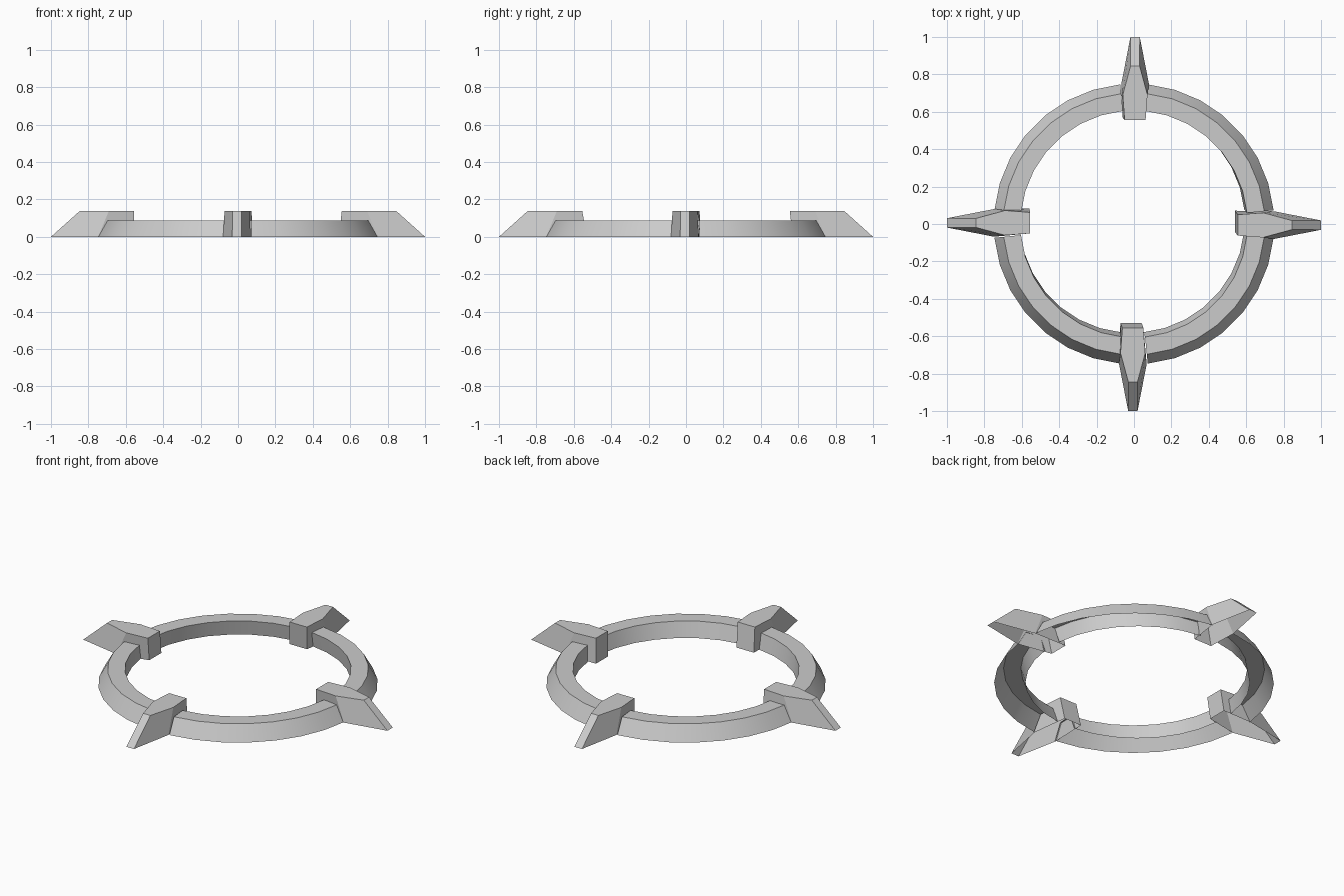
import bpy
from math import cos, sin, pi

if "Cube" in bpy.data.objects:
    bpy.data.objects.remove(bpy.data.objects["Cube"])

STEP = 2 * pi / 32
SHIFT = (-0.01, 0.02)     # slight lean of the inner walls


def make(name, verts, faces):
    mesh = bpy.data.meshes.new(name)
    mesh.from_pydata(verts, [], faces)
    obj = bpy.data.objects.new(name, mesh)
    bpy.context.collection.objects.link(obj)
    return obj


def ring_arc(k):
    # Open-bottomed rim section between two points: outer wall, top, inner wall
    profile = [(0.75, 0), (0.70, 0.088), (0.607, 0.088), (0.602, 0)]
    verts, faces = [], []
    for i in range(8):
        a = k * pi / 2 + (i + 0.5) * STEP
        for j, (r, z) in enumerate(profile):
            dx, dy = SHIFT if j == 3 else (0, 0)
            verts.append((r * cos(a) + dx, r * sin(a) + dy, z))
    for i in range(7):
        for j in range(3):
            b = i * 4 + j
            faces.append((b, b + 4, b + 5, b + 1))
    obj = make(f"ring_arc_{k + 1}", verts, faces)
    bpy.ops.object.select_all(action='DESELECT')
    obj.select_set(True)
    bpy.context.view_layer.objects.active = obj
    bpy.ops.object.shade_smooth_by_angle(angle=pi / 6)


def point(k):
    # Open-bottomed spike: inner end, widest section at the ring, outer tip
    # (bottom radius, bottom half width, top radius, top half width)
    sections = [(0.55, 0.057, 0.555, 0.056),
                (0.748, 0.074, 0.69, 0.066),
                (1.0, 0.025, 0.845, 0.024)]
    c, s = cos(k * pi / 2), sin(k * pi / 2)
    verts = []
    for n, (rb, wb, rt, wt) in enumerate(sections):
        for r, w, z in ((rb, -wb, 0), (rb, wb, 0), (rt, wt, 0.139), (rt, -wt, 0.139)):
            y = w - 0.006
            dx, dy = SHIFT if n == 0 and z == 0 else (0, 0)
            verts.append((r * c - y * s + dx, r * s + y * c + dy, z))
    faces = [(0, 3, 2, 1), (8, 9, 10, 11)]
    for b in (0, 4):
        faces += [(b, b + 4, b + 7, b + 3),
                  (b + 3, b + 7, b + 6, b + 2),
                  (b + 2, b + 6, b + 5, b + 1)]
    make(f"point_{k + 1}", verts, faces)


for k in range(4):
    ring_arc(k)
    point(k)
